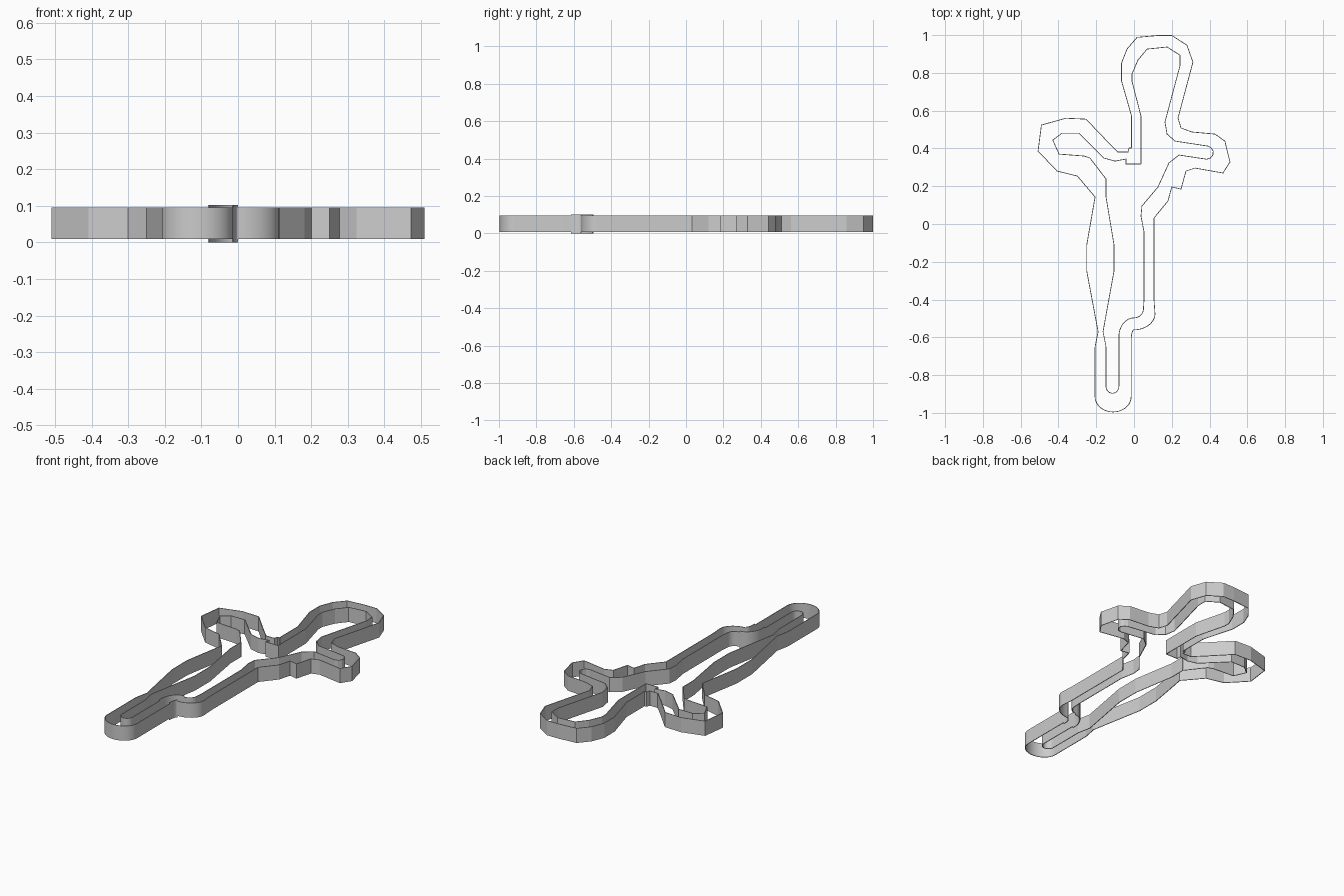
import bpy, bmesh, math
from mathutils import Vector

if "Cube" in bpy.data.objects:
    bpy.data.objects.remove(bpy.data.objects["Cube"])

T = 0.004            # wall thickness
LOW, HIGH = 0.009, 0.095

grey = bpy.data.materials.new("wall grey")
grey.diffuse_color = (0.6, 0.6, 0.6, 1)
grey.use_nodes = True
grey.node_tree.nodes["Principled BSDF"].inputs["Base Color"].default_value = grey.diffuse_color


def arc(cx, cy, rx, ry, a0, a1, n=12):
    """Points on an elliptical arc, angles in degrees."""
    out = []
    for i in range(n + 1):
        a = math.radians(a0 + (a1 - a0) * i / n)
        out.append((cx + rx * math.cos(a), cy + ry * math.sin(a)))
    return out


def wall(name, pts, z0=LOW, z1=HIGH, smooth=False):
    """Thin upright wall with mitred corners along a path."""
    p = [Vector(q) for q in pts]
    p = [q for i, q in enumerate(p) if i == 0 or (q - p[i - 1]).length > 1e-4]
    bm = bmesh.new()
    rings = []
    for i, q in enumerate(p):
        d0 = (q - p[i - 1]).normalized() if i else (p[1] - q).normalized()
        d1 = (p[i + 1] - q).normalized() if i < len(p) - 1 else d0
        n0, n1 = Vector((-d0.y, d0.x)), Vector((-d1.y, d1.x))
        m = (n0 + n1).normalized()
        off = m * (T / 2 / max(0.4, m.dot(n0)))
        a, b = q + off, q - off
        rings.append([bm.verts.new((v.x, v.y, z))
                      for v, z in ((a, z0), (b, z0), (b, z1), (a, z1))])
    for r, s in zip(rings, rings[1:]):
        for k in range(4):
            j = (k + 1) % 4
            bm.faces.new((r[k], r[j], s[j], s[k]))
    bm.faces.new(rings[0])
    bm.faces.new(rings[-1][::-1])
    bmesh.ops.recalc_face_normals(bm, faces=bm.faces)
    me = bpy.data.meshes.new(name)
    bm.to_mesh(me)
    bm.free()
    me.materials.append(grey)
    ob = bpy.data.objects.new(name, me)
    bpy.context.collection.objects.link(ob)
    if smooth:
        bpy.ops.object.select_all(action='DESELECT')
        ob.select_set(True)
        bpy.context.view_layer.objects.active = ob
        bpy.ops.object.shade_smooth_by_angle(angle=math.radians(30))


# Left straight with the wide bulge
wall("left_straight_outer", [(-.206, -.65), (-.19, -.57), (-.25, -.25),
                             (-.25, -.11), (-.206, .143)])
wall("left_straight_inner", [(-.148, -.65), (-.164, -.57), (-.106, -.25),
                             (-.106, -.11), (-.148, .143), (-.148, .238)])

# Left arm
wall("left_arm_outer", [(-.206, .143), (-.30, .254), (-.407, .28), (-.508, .386),
                        (-.49, .524), (-.36, .56), (-.254, .555), (-.148, .444),
                        (-.085, .381), (-.032, .381), (-.026, .402), (-.013, .402)])
wall("left_arm_inner", [(-.148, .238), (-.233, .349), (-.265, .36), (-.397, .37),
                        (-.43, .444), (-.381, .481), (-.291, .481), (-.196, .386),
                        (-.159, .349), (-.1, .333), (-.042, .344), (-.042, .317),
                        (.037, .317)])

# Top loop
wall("top_loop_outer", [(-.013, .402), (-.013, .571), (-.066, .757), (-.066, .852),
                        (-.037, .926), (.016, .988), (.127, .998), (.2, .998),
                        (.28, .947), (.312, .857), (.233, .561), (.249, .508)])
wall("top_loop_inner", [(.037, .317), (.037, .571), (-.011, .757), (-.011, .794),
                        (.021, .868), (.069, .926), (.175, .937), (.243, .894),
                        (.243, .836), (.164, .54), (.175, .476), (.217, .439)])

# Right arm
wall("right_arm_outer", [(.249, .508), (.307, .487), (.429, .476), (.481, .439),
                         (.508, .328), (.471, .27), (.323, .296), (.275, .28),
                         (.249, .185), (.2, .196), (.18, .122), (.106, .032)])
wall("right_arm_inner", [(.217, .439)] + arc(.385, .378, .035, .035, 80, -90, 5)
     + [(.238, .365), (.185, .323), (.127, .196), (.042, .095), (.037, .042),
        (.053, -.042)])

# Right straight, turning in at its foot
wall("right_straight_outer", [(.106, .032), (.106, -.4)]
     + arc(0, -.475, .111, .085, 0, -90), smooth=True)
wall("right_straight_inner", [(.053, -.042), (.053, -.4)]
     + arc(0, -.45, .05, .047, 0, -90), smooth=True)

# Slightly taller corner piece
wall("corner_outer", arc(0, -.615, .015, .055, 90, 180), 0, .102, True)
wall("corner_inner", arc(0, -.597, .08, .1, 90, 180) + [(-.08, -.615)], 0, .102, True)

# Bottom hairpin
for name, x0, x1, cy, ry in (("hairpin_outer", -.206, -.015, -.915, .08),
                             ("hairpin_inner", -.148, -.08, -.86, .036)):
    wall(name, [(x0, -.65)] + arc((x0 + x1) / 2, cy, (x1 - x0) / 2, ry, 180, 360, 20)
         + [(x1, -.615)], smooth=True)
